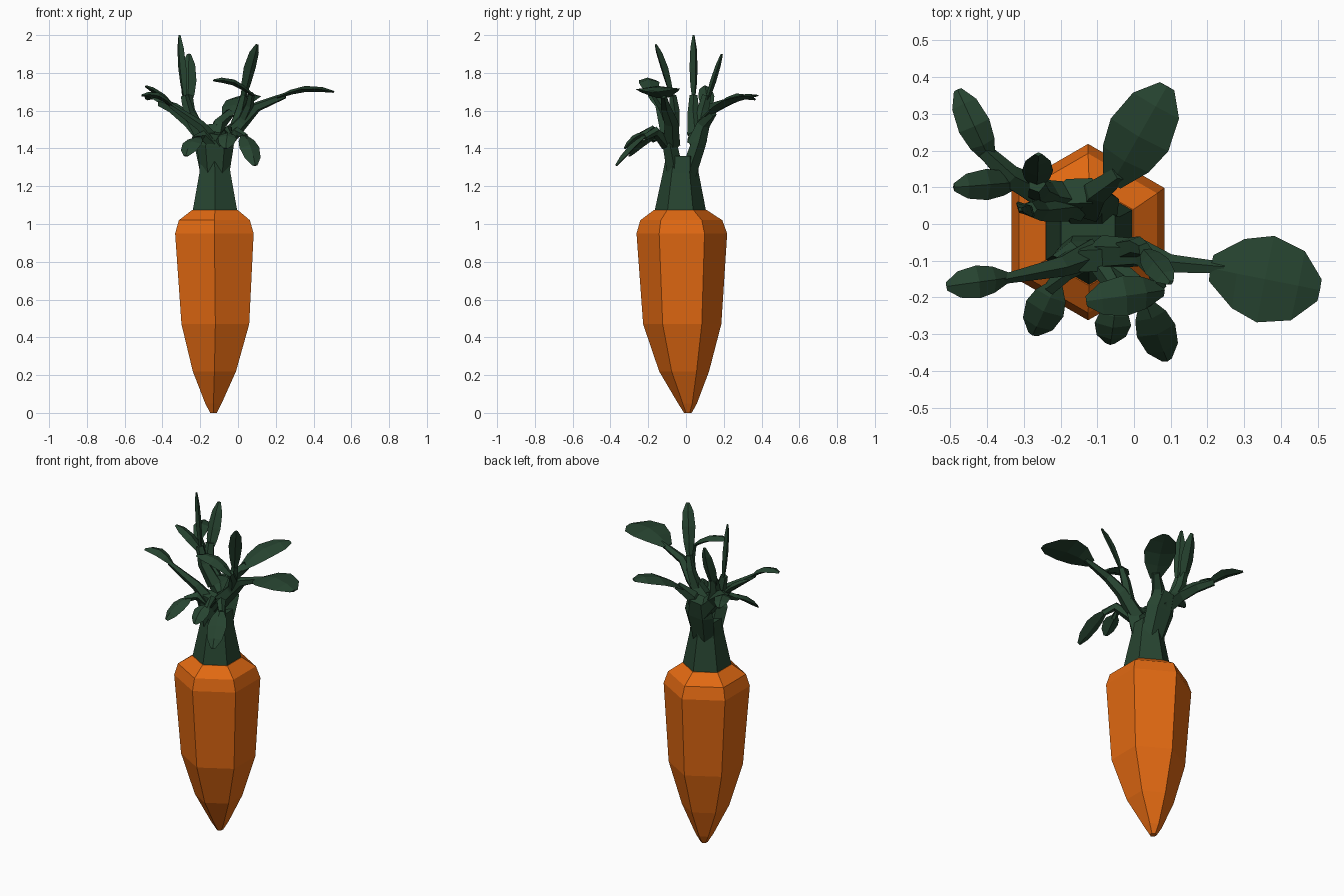
import bpy, bmesh, math
from mathutils import Vector

cube = bpy.data.objects.get("Cube")
if cube:
    bpy.data.objects.remove(cube)


def material(name, rgb):
    mat = bpy.data.materials.new(name)
    mat.use_nodes = True
    colour = (*rgb, 1)
    mat.diffuse_color = colour
    mat.node_tree.nodes["Principled BSDF"].inputs["Base Color"].default_value = colour
    return mat


orange = material("carrot orange", (0.75, 0.14, 0.006))
green = material("leaf green", (0.02, 0.058, 0.03))


def finish(bm, name, mat):
    bmesh.ops.recalc_face_normals(bm, faces=bm.faces)
    mesh = bpy.data.meshes.new(name)
    bm.to_mesh(mesh)
    bm.free()
    mesh.materials.append(mat)
    bpy.context.collection.objects.link(bpy.data.objects.new(name, mesh))


def skin(bm, rings):
    """Bridge rings of equal vertex count and cap both ends."""
    loops = [[bm.verts.new(p) for p in ring] for ring in rings]
    n = len(loops[0])
    for low, high in zip(loops, loops[1:]):
        for i in range(n):
            j = (i + 1) % n
            bm.faces.new((low[i], low[j], high[j], high[i]))
    bm.faces.new(loops[0][::-1])
    bm.faces.new(loops[-1])


def turned(name, profile, mat):
    """Hexagonal solid from (radius, height, x, y) levels."""
    bm = bmesh.new()
    skin(bm, [[Vector((x + r * math.sin(k * math.pi / 3),
                       y + r * math.cos(k * math.pi / 3), z)) for k in range(6)]
              for r, z, x, y in profile])
    finish(bm, name, mat)


def sweep(name, points, widths, depths, side, sides):
    """Oval-sectioned limb along a path, its broad axis following side."""
    pts = [Vector(p) for p in points]
    rings = []
    for i, p in enumerate(pts):
        along = (pts[min(i + 1, len(pts) - 1)] - pts[max(i - 1, 0)]).normalized()
        broad = Vector(side)
        broad = (broad - along * broad.dot(along)).normalized()
        thin = along.cross(broad)
        angles = [k * math.tau / sides for k in range(sides)]
        rings.append([p + broad * widths[i] * math.cos(a) + thin * depths[i] * math.sin(a)
                      for a in angles])
    bm = bmesh.new()
    skin(bm, rings)
    finish(bm, name, green)


def stem(name, points, start, end):
    steps = len(points) - 1
    radii = [start + (end - start) * i / steps for i in range(steps + 1)]
    sweep(name, points, radii, radii, (0.3, 0.9, 0.2), 5)


def leaf(name, base, tip, width, side, arch=0.03):
    """Flat diamond-section blade, bowed upward by arch."""
    base, tip = Vector(base), Vector(tip)
    shape = [(0, 0.3), (0.25, 0.8), (0.5, 1), (0.8, 0.8), (1, 0.25)]
    points = [base.lerp(tip, t) + Vector((0, 0, arch * math.sin(math.pi * t)))
              for t, _ in shape]
    widths = [width / 2 * w for _, w in shape]
    sweep(name, points, widths, [0.014 * w + 0.002 for _, w in shape], side, 4)


# Root and crown
turned("carrot_root", [(0.02, 0, -0.13, 0.01), (0.05, 0.05, -0.13, 0.008),
                       (0.132, 0.22, -0.125, -0.01), (0.207, 0.47, -0.12, -0.02),
                       (0.24, 0.95, -0.125, -0.022), (0.217, 1.02, -0.125, -0.025),
                       (0.138, 1.075, -0.122, -0.03)], orange)
turned("crown", [(0.136, 1.07, -0.122, -0.03), (0.095, 1.27, -0.122, -0.028),
                 (0.085, 1.36, -0.125, -0.02)], green)

# Two main forks
sweep("front_fork", [(-0.122, -0.055, 1.26), (-0.122, -0.085, 1.42), (-0.11, -0.1, 1.48)],
      [0.075, 0.1, 0.07], [0.05, 0.045, 0.035], (1, 0, 0), 6)
sweep("back_fork", [(-0.122, 0.01, 1.26), (-0.135, 0.065, 1.42), (-0.15, 0.09, 1.52)],
      [0.075, 0.095, 0.07], [0.05, 0.045, 0.04], (1, 0, 0), 6)

# Stems growing from the forks
stem("front_right_stem", [(-0.12, -0.08, 1.42), (-0.2, -0.115, 1.52), (-0.36, -0.15, 1.63)], 0.045, 0.014)
stem("front_left_stem", [(-0.09, -0.08, 1.42), (0.02, -0.08, 1.54), (0.1, -0.11, 1.62),
                         (0.25, -0.12, 1.68)], 0.05, 0.016)
stem("tall_left_stem", [(-0.02, -0.07, 1.5), (0.01, -0.06, 1.6), (0.03, -0.07, 1.68)], 0.035, 0.02)
stem("curling_stem", [(0.02, -0.08, 1.54), (0.06, -0.13, 1.63), (0.07, -0.17, 1.69)], 0.03, 0.018)
stem("drooping_left_stem", [(-0.08, -0.1, 1.42), (0.0, -0.16, 1.49), (0.04, -0.22, 1.46)], 0.035, 0.018)
stem("drooping_middle_stem", [(-0.1, -0.1, 1.43), (-0.05, -0.18, 1.5), (-0.05, -0.24, 1.47)], 0.03, 0.016)
stem("drooping_right_stem", [(-0.13, -0.09, 1.42), (-0.19, -0.13, 1.47), (-0.23, -0.18, 1.45)], 0.035, 0.02)
stem("back_right_stem", [(-0.15, 0.06, 1.43), (-0.25, 0.08, 1.54), (-0.34, 0.13, 1.61),
                         (-0.41, 0.2, 1.64)], 0.055, 0.022)
stem("tall_right_stem", [(-0.19, 0.05, 1.47), (-0.26, 0.04, 1.58), (-0.285, 0.04, 1.68)], 0.045, 0.022)
stem("tall_back_stem", [(-0.22, 0.07, 1.5), (-0.26, 0.09, 1.6), (-0.265, 0.11, 1.68)], 0.04, 0.025)
stem("back_left_stem", [(-0.12, 0.05, 1.42), (-0.1, 0.09, 1.53), (-0.04, 0.14, 1.59)], 0.05, 0.025)

# Leaf blades
leaf("front_right_leaf", (-0.34, -0.145, 1.62), (-0.51, -0.17, 1.68), 0.09, (0, 1, 0))
leaf("wide_left_leaf", (0.21, -0.12, 1.67), (0.505, -0.18, 1.7), 0.24, (0, 1, 0))
leaf("tall_left_leaf", (0.025, -0.07, 1.65), (0.1, -0.16, 1.95), 0.075, (0.8, 0.5, 0))
leaf("curling_leaf", (0.08, -0.18, 1.68), (-0.13, -0.21, 1.76), 0.11, (0, 1, 0))
leaf("drooping_left_leaf", (0.03, -0.21, 1.47), (0.09, -0.37, 1.31), 0.11, (1, 0.3, 0), 0.015)
leaf("drooping_middle_leaf", (-0.05, -0.22, 1.48), (-0.065, -0.325, 1.4), 0.1, (1, 0, 0), 0.015)
leaf("drooping_right_leaf", (-0.21, -0.16, 1.46), (-0.275, -0.3, 1.36), 0.11, (1, -0.4, 0), 0.015)
leaf("back_right_leaf", (-0.39, 0.17, 1.63), (-0.48, 0.365, 1.66), 0.09, (1, 0.4, 0))
leaf("side_right_leaf", (-0.31, 0.115, 1.58), (-0.49, 0.1, 1.73), 0.085, (0, 1, 0), 0.02)
leaf("tall_right_leaf", (-0.28, 0.04, 1.65), (-0.31, 0.04, 2.0), 0.06, (0.7, -0.7, 0), 0)
leaf("tall_back_leaf", (-0.265, 0.1, 1.62), (-0.26, 0.19, 1.9), 0.085, (1, 0, 0), 0)
leaf("wide_back_leaf", (-0.06, 0.11, 1.57), (0.09, 0.375, 1.68), 0.18, (0.85, -0.5, 0))
